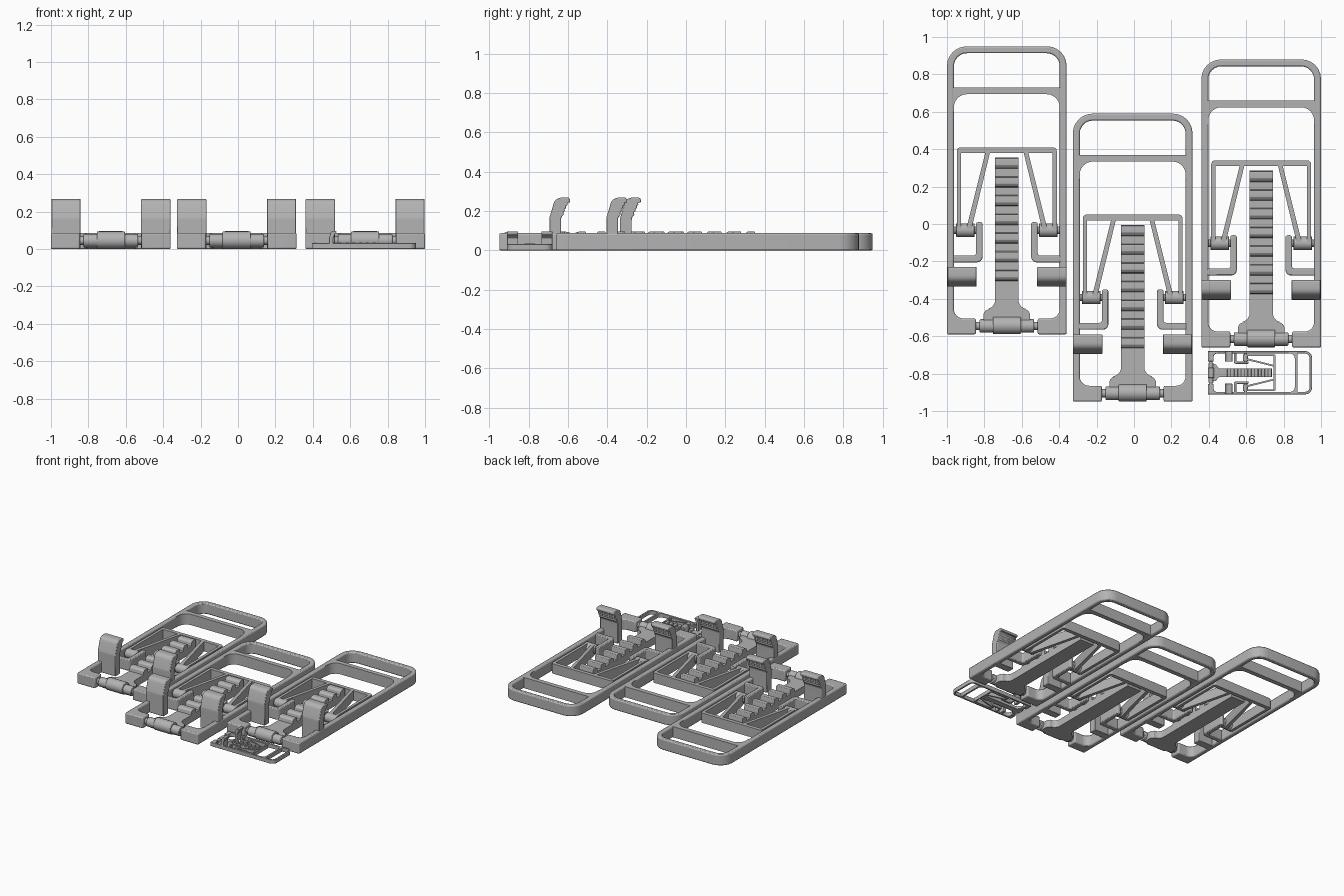
import bpy, bmesh, math
from mathutils import Matrix, Vector

if "Cube" in bpy.data.objects:
    bpy.data.objects.remove(bpy.data.objects["Cube"])

grey = bpy.data.materials.new("grey plastic")
grey.diffuse_color = (0.45, 0.45, 0.45, 1)
grey.use_nodes = True
grey.node_tree.nodes["Principled BSDF"].inputs["Base Color"].default_value = grey.diffuse_color
parts = []


def rounded(pts, steps=6):
    """Round each (x, y, r) corner of a closed outline."""
    out = []
    n = len(pts)
    for i, p in enumerate(pts):
        c = Vector(p[:2])
        r = p[2] if len(p) > 2 else 0
        if not r:
            out.append(c)
            continue
        a = (Vector(pts[i - 1][:2]) - c).normalized()
        b = (Vector(pts[(i + 1) % n][:2]) - c).normalized()
        half = a.angle(b) / 2
        centre = c + (a + b).normalized() * (r / math.sin(half))
        s = c + a * (r / math.tan(half)) - centre
        e = c + b * (r / math.tan(half)) - centre
        turn = math.atan2(s.x * e.y - s.y * e.x, s.dot(e))
        for k in range(steps + 1):
            t = turn * k / steps
            out.append(centre + Vector((s.x * math.cos(t) - s.y * math.sin(t),
                                        s.x * math.sin(t) + s.y * math.cos(t))))
    return out


def finish(bm, name, bevel=0):
    bmesh.ops.recalc_face_normals(bm, faces=bm.faces)
    me = bpy.data.meshes.new(name)
    bm.to_mesh(me)
    bm.free()
    me.materials.append(grey)
    ob = bpy.data.objects.new(name, me)
    bpy.context.collection.objects.link(ob)
    if bevel:
        m = ob.modifiers.new("soft edge", 'BEVEL')
        m.width, m.segments, m.limit_method = bevel, 2, 'ANGLE'
        m.angle_limit = math.radians(50)
    bpy.ops.object.select_all(action='DESELECT')
    bpy.context.view_layer.objects.active = ob
    ob.select_set(True)
    bpy.ops.object.shade_smooth_by_angle(angle=math.radians(35))
    parts.append(ob)


def extrude(name, outlines, lo, hi, bevel=0, axis='z'):
    """Extrude outlines along z, or (y, z) outlines along x."""
    bm = bmesh.new()
    for pts in outlines:
        put = (lambda p: (p.x, p.y, lo)) if axis == 'z' else (lambda p: (lo, p.x, p.y))
        f = bm.faces.new([bm.verts.new(put(p)) for p in rounded(pts)])
        g = bmesh.ops.extrude_face_region(bm, geom=[f])
        step = Vector((0, 0, hi - lo)) if axis == 'z' else Vector((hi - lo, 0, 0))
        bmesh.ops.translate(bm, vec=step, verts=[v for v in g['geom'] if isinstance(v, bmesh.types.BMVert)])
    finish(bm, name, bevel)


def rods(name, items, bevel=0):
    """Cylinders along x: (x0, x1, y, z, radius)."""
    bm = bmesh.new()
    for x0, x1, y, z, r in items:
        m = Matrix.Translation(((x0 + x1) / 2, y, z)) @ Matrix.Rotation(math.pi / 2, 4, 'Y')
        bmesh.ops.create_cone(bm, cap_ends=True, segments=20, radius1=r, radius2=r,
                              depth=x1 - x0, matrix=m)
    finish(bm, name, bevel)


def both(pts):
    """An outline and its mirror image across x = 0."""
    return [pts, [(-p[0],) + tuple(p[1:]) for p in reversed(pts)]]


H = 0.087
# outer frame, open at the hinge axle
side = [(0.165, 0), (0.32, 0, 0.008), (0.32, 1.54, 0.105)]
inner = [(0.283, 1.503, 0.07), (0.283, 0.085, 0.05), (0.165, 0.085)]
flip = lambda pts: [(-p[0],) + tuple(p[1:]) for p in reversed(pts)]
extrude("outer_frame", [side + flip(side) + flip(inner) + inner], 0, H, 0.01)

# arched cross bar
extrude("cross_bar", [[(-0.295, 1.32), (0.295, 1.32), (0.295, 1.19), (0.283, 1.19), (0.283, 1.284, 0.07),
                       (-0.283, 1.284, 0.07), (-0.283, 1.19), (-0.295, 1.19)]], 0.001, H - 0.001)

# hinge brackets reaching in from the rails
extrude("hinge_bracket", both([(0.30, 0.385), (0.13, 0.385, 0.03), (0.13, 0.60, 0.012),
                               (0.165, 0.60, 0.012), (0.165, 0.422, 0.012), (0.30, 0.422)]), 0, H - 0.002, 0.006)

# upper support frame with slanted braces
extrude("support_frame", [[(-0.267, 0.56), (-0.267, 1.0, 0.02), (0.267, 1.0, 0.02), (0.267, 0.56),
                           (0.245, 0.56), (0.245, 0.97), (-0.245, 0.97), (-0.245, 0.56)]], 0.002, 0.08)
extrude("support_brace", both([(0.088, 0.98), (0.113, 0.98), (0.218, 0.56), (0.19, 0.56)]), 0.002, 0.08)

# support hinge barrels and pins
rods("support_hinge", [(s * 0.222 - 0.05, s * 0.222 + 0.05, 0.557, 0.045, 0.036) for s in (-1, 1)], 0.004)
rods("support_pin", [(s * 0.222 - 0.07, s * 0.222 + 0.07, 0.557, 0.045, 0.02) for s in (-1, 1)])

# central ratchet arm with flared foot
arm = [(0.062, 0.945, 0.005), (0.062, 0.135, 0.05), (0.125, 0.135, 0.035), (0.125, 0.045)]
extrude("ratchet_arm", [flip(arm) + arm], 0.002, 0.06)
# ratchet teeth
extrude("ratchet_teeth", [[(y - 0.035, 0.055), (y - 0.03, 0.085, 0.008), (y - 0.015, 0.096, 0.006),
                           (y + 0.02, 0.096, 0.006), (y + 0.025, 0.055)]
                          for y in [0.92 - 0.1 * i for i in range(7)]], -0.062, 0.062, axis='x')

# main axle with stepped barrels
rods("main_axle", [(-0.18, 0.18, 0.045, 0.045, 0.022)])
rods("axle_sleeve", [(-0.145, 0.145, 0.045, 0.045, 0.036)], 0.004)
rods("axle_barrel", [(-0.075, 0.075, 0.048, 0.048, 0.047)], 0.004)

# curved hooks with grip ridges on the inner face
hook = [(0.255, 0), (0.255, 0.165, 0.06), (0.285, 0.268, 0.04), (0.36, 0.268, 0.012), (0.36, 0.243)]
for i in range(4):
    y, z = 0.346 - 0.007 * i, 0.243 - 0.016 * i
    hook += [(y, z), (y + 0.002, z - 0.013)]
hook += [(0.314, 0.165, 0.03), (0.314, 0)]
for tag, lo in (("left", -0.318), ("right", 0.162)):
    extrude(tag + "_hook", [hook], lo, lo + 0.156, 0.004, axis='x')

# three full-size stands and one turned miniature
places = [Matrix.Translation((-0.68, -0.59, 0)), Matrix.Translation((-0.007, -0.95, 0)),
          Matrix.Translation((0.68, -0.66, 0)),
          Matrix.Translation((0.395, -0.795, 0)) @ Matrix.Rotation(-math.pi / 2, 4, 'Z') @ Matrix.Scale(0.362, 4)]
tags = ["left", "middle", "right", "miniature"]
for ob in list(parts):
    base = ob.name
    for i, (tag, m) in enumerate(zip(tags, places)):
        o = ob if i == 0 else ob.copy()
        if i:
            bpy.context.collection.objects.link(o)
        o.name = tag + "_stand_" + base
        o.matrix_world = m
